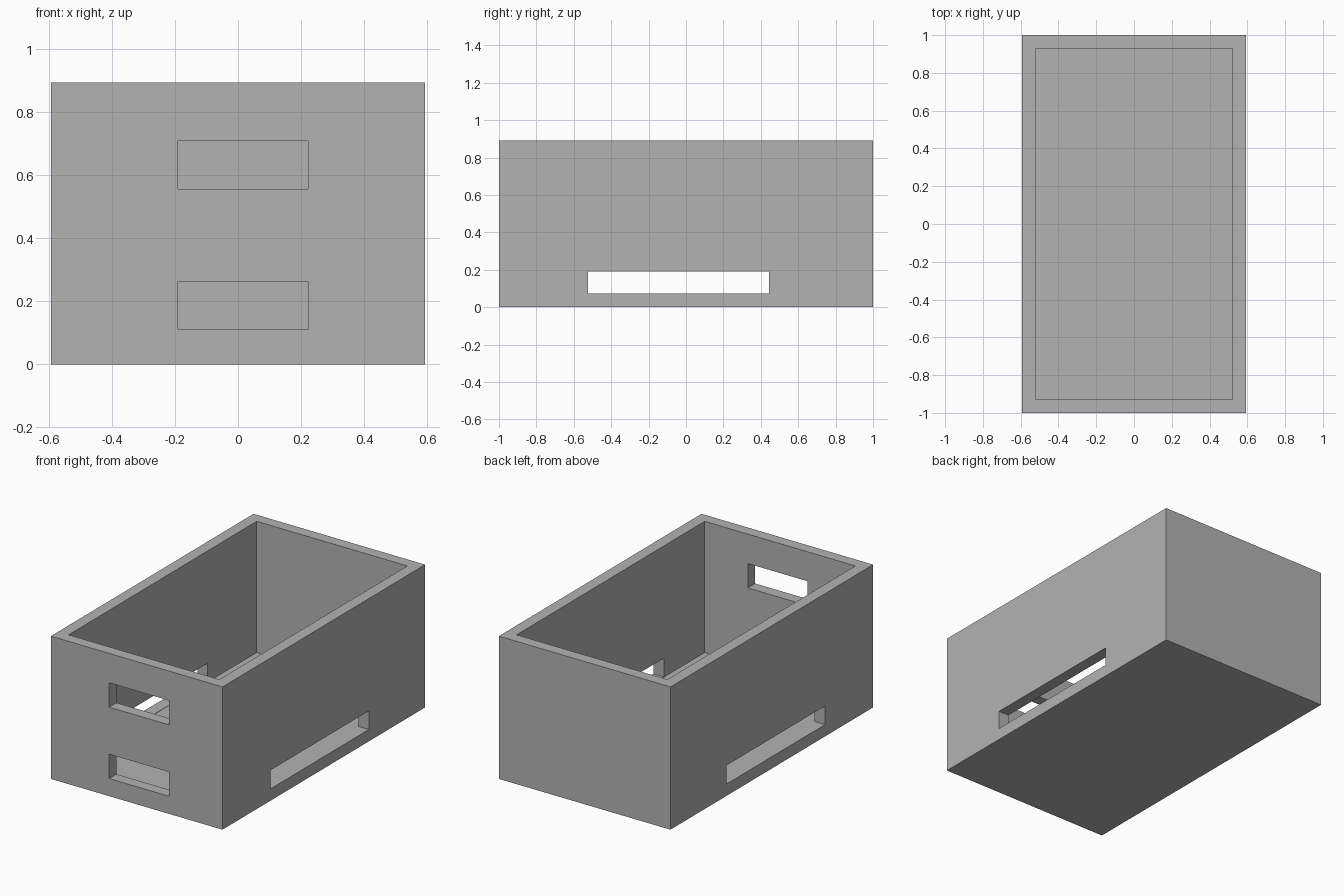
import bpy
from mathutils import Vector

default = bpy.data.objects.get("Cube")
if default:
    bpy.data.objects.remove(default, do_unlink=True)

# Overall size and wall thickness
HALF_X, HALF_Y, HEIGHT, WALL = 0.593, 1.0, 0.892, 0.072

grey = bpy.data.materials.new("light grey")
grey.use_nodes = True
color = (0.45, 0.45, 0.45, 1.0)
grey.diffuse_color = color
grey.node_tree.nodes["Principled BSDF"].inputs["Base Color"].default_value = color


def block(name, low, high):
    """Box spanning two opposite corners."""
    low, high = Vector(low), Vector(high)
    bpy.ops.mesh.primitive_cube_add(size=1, location=(low + high) / 2)
    obj = bpy.context.object
    obj.name = name
    obj.scale = high - low
    bpy.ops.object.transform_apply(location=True, rotation=False, scale=True)
    obj.data.materials.append(grey)
    return obj


def cut(target, name, low, high):
    """Subtract a box from the target, then discard the box."""
    cutter = block(name, low, high)
    cutter.hide_render = True
    mod = target.modifiers.new(name, 'BOOLEAN')
    mod.operation = 'DIFFERENCE'
    mod.solver = 'EXACT'
    mod.object = cutter
    bpy.context.view_layer.objects.active = target
    bpy.ops.object.modifier_apply(modifier=mod.name)
    bpy.data.objects.remove(cutter, do_unlink=True)


# Open crate
crate = block("crate", (-HALF_X, -HALF_Y, 0), (HALF_X, HALF_Y, HEIGHT))
cut(crate, "hollow", (WALL - HALF_X, WALL - HALF_Y, WALL),
    (HALF_X - WALL, HALF_Y - WALL, HEIGHT + 0.1))

# Two handle openings in the front wall only
for bottom in (0.11, 0.556):
    cut(crate, "front_opening", (-0.19, -HALF_Y - 0.1, bottom),
        (0.222, -HALF_Y + 0.2, bottom + 0.152))

# Long low slot through both side walls
cut(crate, "side_slot", (-HALF_X - 0.1, -0.525, 0.074),
    (HALF_X + 0.1, 0.445, 0.19))
